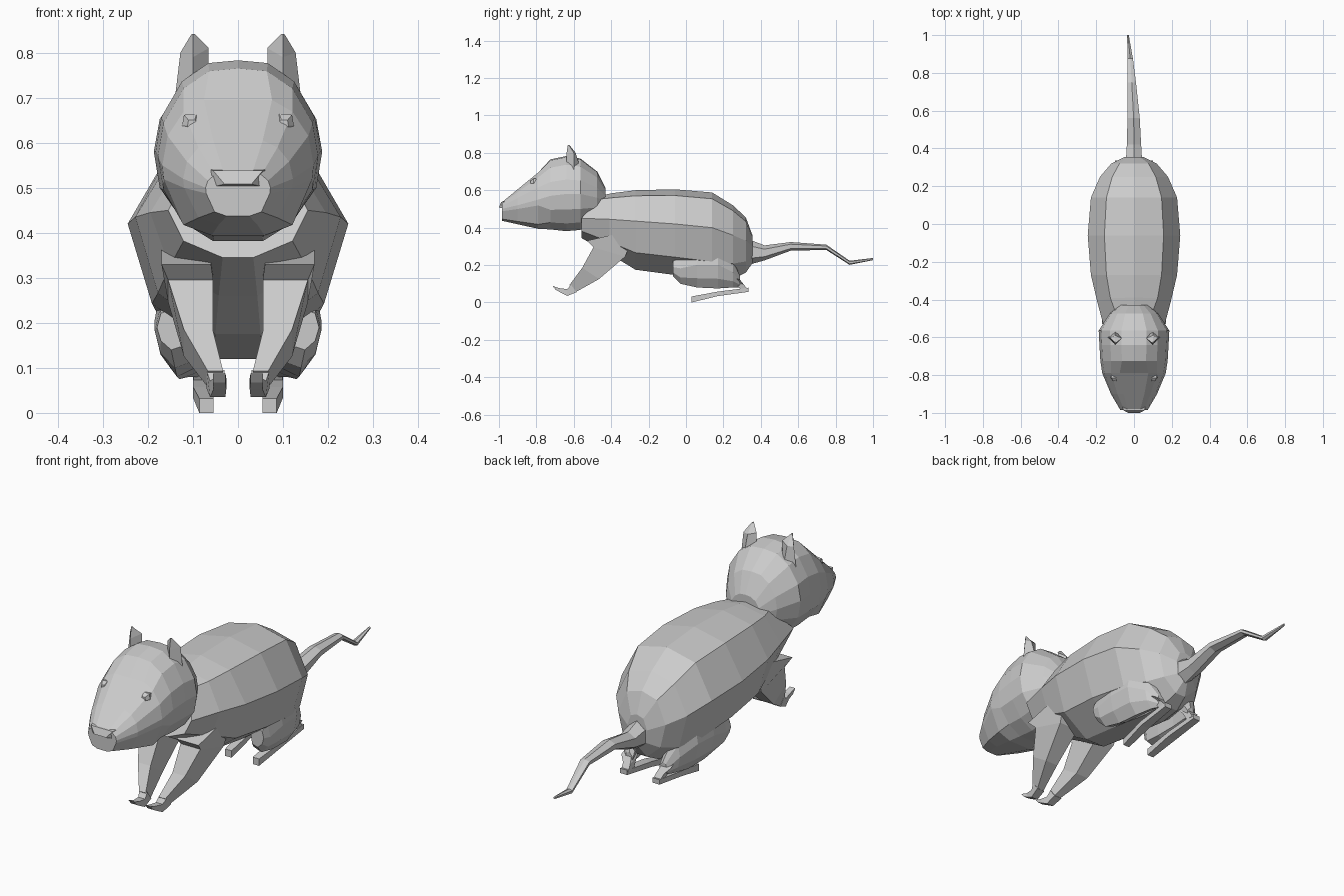
import bpy, bmesh
from mathutils import Vector


def loft(name, rings, mirror=False):
    """Skin a list of equal-length point rings and cap both ends."""
    bm = bmesh.new()
    vs = [[bm.verts.new(p) for p in r] for r in rings]
    n = len(vs[0])
    for a, b in zip(vs, vs[1:]):
        for i in range(n):
            j = (i + 1) % n
            bm.faces.new((a[i], a[j], b[j], b[i]))
    bm.faces.new(vs[0])
    bm.faces.new(vs[-1])
    bmesh.ops.recalc_face_normals(bm, faces=bm.faces)
    me = bpy.data.meshes.new(name)
    bm.to_mesh(me)
    bm.free()
    ob = bpy.data.objects.new(name, me)
    bpy.context.collection.objects.link(ob)
    if mirror:
        m = ob.modifiers.new("mirror", 'MIRROR')
        m.use_mirror_merge = False
        pivot = bpy.data.objects.get("mirror_centre")
        if pivot is None:
            pivot = bpy.data.objects.new("mirror_centre", None)
            pivot.hide_render = True
            bpy.context.collection.objects.link(pivot)
        m.mirror_object = pivot
    return ob


def section(profile, y, w, zm, zt, zb, shear=0.0):
    """Symmetric cross-section: half profile scaled to width, top and bottom."""
    half = []
    for u, v in profile:
        z = zm + v * ((zt - zm) if v > 0 else (zm - zb))
        half.append((u * w, y + shear * max(0, z - zm), z))
    return half + [(-x, yy, z) for x, yy, z in reversed(half) if x > 1e-6]


def boxes(path):
    """Four-sided diamond-free rings: centre, half x, half depth vector (y, z)."""
    rings = []
    for (x, y, z), hx, (dy, dz) in path:
        rings.append([(x - hx, y - dy, z - dz), (x + hx, y - dy, z - dz),
                      (x + hx, y + dy, z + dz), (x - hx, y + dy, z + dz)])
    return rings


# body: y, half width, widest height, top, bottom, shear of upper half
torso = [(0, 1), (.64, .82), (1, 0), (.78, -.65), (.22, -1)]
loft("body", [section(torso, *r) for r in [
    (-.56, .155, .45, .575, .345, .95),
    (-.41, .195, .445, .585, .26, .15),
    (-.27, .228, .435, .60, .175),
    (-.06, .245, .42, .605, .147),
    (.14, .228, .40, .588, .12),
    (.25, .18, .36, .52, .125),
    (.32, .12, .33, .455, .16),
    (.355, .05, .30, .36, .21)]])

# head: rounded skull tapering to a flat-topped snout
skull = [(0, 1), (.36, .97), (.68, .77), (.93, .38), (1, 0),
         (.93, -.40), (.66, -.76), (.30, -.96)]
muzzle = [(0, 1), (.45, 1), (.72, .82), (.93, .45), (1, 0),
          (.98, -.2), (.72, -.85), (.35, -1)]
rings = [section(muzzle, *r) for r in [
    (-.985, .072, .50, .535, .437),
    (-.90, .122, .52, .605, .418),
    (-.79, .168, .55, .695, .394)]]
rings += [section(skull, *r) for r in [
    (-.725, .178, .57, .765, .383),
    (-.64, .183, .58, .783, .373),
    (-.565, .187, .58, .77, .38),
    (-.475, .13, .56, .70, .43),
    (-.43, .075, .54, .61, .48)]]
loft("head", rings)

# nose
loft("nose", [[(-.06, -.97, .54), (.06, -.97, .54), (.065, -.97, .50), (-.065, -.97, .50)],
              [(-.055, -.988, .538), (.055, -.988, .538), (.03, -1, .508), (-.03, -1, .508)]])

# ears
loft("ear", [
    [(.065, -.60, .72), (.10, -.64, .72), (.14, -.60, .70), (.10, -.565, .72)],
    [(.065, -.605, .81), (.10, -.64, .79), (.128, -.60, .80), (.10, -.59, .80)],
    [(.096, -.63, .842), (.10, -.632, .842), (.104, -.625, .84), (.10, -.622, .84)]], True)

# eyes
shape = [(-.022, .005), (-.008, .026), (.02, .024), (.024, .0), (.014, -.03), (-.02, -.014)]
loft("eye", [[(.10 + u * s, y, .638 + v * s) for u, v in shape]
             for y, s in [(-.77, .9), (-.815, 1), (-.832, .5)]], True)

# front legs and paws
loft("front_leg", boxes([
    ((.115, -.40, .36), .055, (.13, .03)),
    ((.105, -.41, .27), .05, (.085, -.025)),
    ((.088, -.51, .155), .032, (.045, -.03)),
    ((.05, -.605, .075), .017, (.018, -.018))]), True)
loft("front_paw", boxes([
    ((.05, -.60, .075), .02, (.015, -.02)),
    ((.045, -.635, .053), .017, (0, -.018)),
    ((.04, -.675, .065), .014, (.005, -.012)),
    ((.042, -.705, .078), .014, (.008, -.01))]), True)

# hind thighs: six-sided bulge along y
thigh = [(0, 1), (.75, .8), (1, .1), (.75, -.55), (.1, -1), (-.7, -.8), (-.9, .3)]
loft("hind_thigh", [[(x + u * w, y, z + v * h) for u, v in thigh]
    for y, x, z, w, h in [(-.07, .145, .185, .035, .045),
                          (-.03, .135, .175, .05, .075),
                          (.06, .13, .19, .056, .11),
                          (.17, .125, .19, .055, .115),
                          (.25, .105, .155, .04, .075),
                          (.29, .085, .11, .02, .03)]], True)

# hind shank and long foot
loft("hind_ankle", boxes([
    ((.10, .25, .14), .025, (.04, -.02)),
    ((.085, .285, .105), .018, (.025, -.01)),
    ((.08, .31, .07), .018, (.02, .0))]), True)
loft("hind_foot", boxes([
    ((.07, .03, .016), .016, (0, .016)),
    ((.078, .17, .046), .022, (0, .012)),
    ((.082, .335, .068), .018, (0, .011))]), True)

# tail
loft("tail", [[(x + w * u, y, z + h * v) for u, v in
               [(0, 1), (.9, .5), (.9, -.5), (0, -1), (-.9, -.5), (-.9, .5)]]
    for y, x, z, w, h in [(.33, 0, .27, .048, .07),
                          (.42, 0, .265, .042, .04),
                          (.56, -.002, .30, .036, .023),
                          (.75, -.012, .295, .025, .014),
                          (.875, -.02, .212, .016, .011),
                          (1.0, -.032, .232, .005, .006)]])
